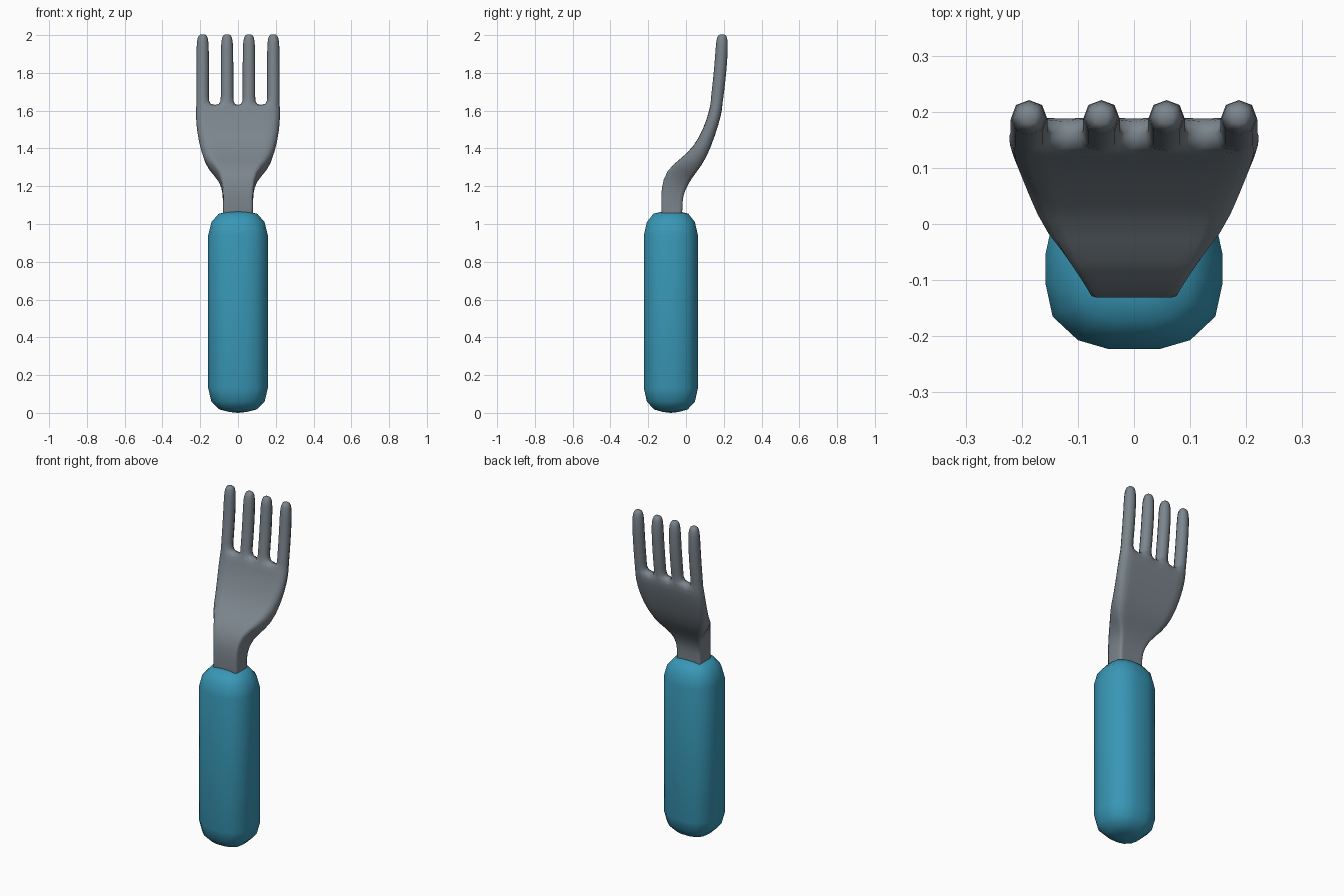
import bpy, bmesh, math

if "Cube" in bpy.data.objects:
    bpy.data.objects.remove(bpy.data.objects["Cube"])

def material(name, col):
    m = bpy.data.materials.new(name)
    m.diffuse_color = (*col, 1)
    m.use_nodes = True
    m.node_tree.nodes["Principled BSDF"].inputs["Base Color"].default_value = m.diffuse_color
    return m

def finish(bm, name, mat):
    bmesh.ops.recalc_face_normals(bm, faces=bm.faces[:])
    for f in bm.faces:
        f.smooth = True
    me = bpy.data.meshes.new(name)
    bm.to_mesh(me)
    bm.free()
    me.materials.append(mat)
    ob = bpy.data.objects.new(name, me)
    bpy.context.collection.objects.link(ob)
    return ob

steel = material("steel grey", (0.20, 0.235, 0.265))
blue = material("handle blue", (0.04, 0.31, 0.47))

# Handle: stacked rounded rings
quarter = [(0.158, 0.025), (0.145, 0.085), (0.10, 0.127), (0.045, 0.143)]
section = (quarter + [(-x, y) for x, y in reversed(quarter)]
           + [(-x, -y) for x, y in quarter] + [(x, -y) for x, y in reversed(quarter)])
levels = [(0.005, 0.30), (0.018, 0.62), (0.06, 0.89), (0.13, 1), (0.53, 1),
          (0.94, 1), (1.01, 0.89), (1.054, 0.65), (1.065, 0.35)]
bm = bmesh.new()
rings = [[bm.verts.new((x * s, y * s - 0.08, z)) for x, y in section] for z, s in levels]
for a, b in zip(rings, rings[1:]):
    for i in range(16):
        j = (i + 1) % 16
        bm.faces.new((a[i], a[j], b[j], b[i]))
for ring, z in ((rings[0], 0.0), (rings[-1], 1.067)):
    c = bm.verts.new((0, -0.08, z))
    for i in range(16):
        bm.faces.new((ring[i], ring[(i + 1) % 16], c))
finish(bm, "handle", blue)

# Fork head: two-layer cage, subdivided
H = 0.036
TINES = (-0.187, -0.058, 0.058, 0.187)
COLS = [c + s * H for c in TINES for s in (-1, 1)]
W0 = COLS[-1]
# front y, z / back y, z / half width
stations = [(-0.13, 0.98, -0.02, 0.98, 0.080),
            (-0.13, 1.08, -0.02, 1.08, 0.080),
            (-0.133, 1.19, -0.018, 1.15, 0.080),
            (-0.105, 1.285, 0.012, 1.215, 0.097),
            (-0.03, 1.345, 0.055, 1.275, 0.166),
            (0.04, 1.405, 0.107, 1.345, 0.197),
            (0.095, 1.51, 0.155, 1.47, 0.221),
            (0.122, 1.595, 0.186, 1.575, 0.227),
            (0.128, 1.632, 0.194, 1.630, 0.223)]
bm = bmesh.new()
rows = []
for fy, fz, by, bz, w in stations:
    t = min(1, max(0, (w - 0.08) / 0.12))
    edge = 0.90 + (COLS[-2] / W0 - 0.90) * t      # tighter corners on the neck
    row = []
    for i, c in enumerate(COLS):
        k = c / W0
        if i in (1, 6):
            k = math.copysign(edge, k)
        row.append((bm.verts.new((k * w, fy, fz)), bm.verts.new((k * w, by, bz))))
    rows.append(row)
for a, b in zip(rows, rows[1:]):
    for i in range(7):
        for s in (0, 1):
            bm.faces.new((a[i][s], a[i + 1][s], b[i + 1][s], b[i][s]))
    for i in (0, 7):
        bm.faces.new((a[i][0], a[i][1], b[i][1], b[i][0]))
for i in range(7):
    bm.faces.new((rows[0][i][0], rows[0][i + 1][0], rows[0][i + 1][1], rows[0][i][1]))

# Tines and the webs between them
top = rows[-1]
for i in (1, 3, 5):
    bm.faces.new((top[i][0], top[i + 1][0], top[i + 1][1], top[i][1]))
path = [(1.67, 0.165, 1), (1.76, 0.176, 1), (1.87, 0.186, 1),
        (1.95, 0.190, 0.97), (1.988, 0.191, 0.82), (2.006, 0.191, 0.5)]
for n, cx in enumerate(TINES):
    l, r = top[2 * n], top[2 * n + 1]
    prev = [l[0], r[0], r[1], l[1]]
    for z, cy, s in path:
        h = H * s
        cur = [bm.verts.new((cx + dx * h, cy + dy * h, z))
               for dx, dy in ((-1, -1), (1, -1), (1, 1), (-1, 1))]
        for i in range(4):
            j = (i + 1) % 4
            bm.faces.new((prev[i], prev[j], cur[j], cur[i]))
        prev = cur
    bm.faces.new(prev)
head = finish(bm, "fork_head", steel)
sub = head.modifiers.new("smooth", 'SUBSURF')
sub.levels = sub.render_levels = 1
